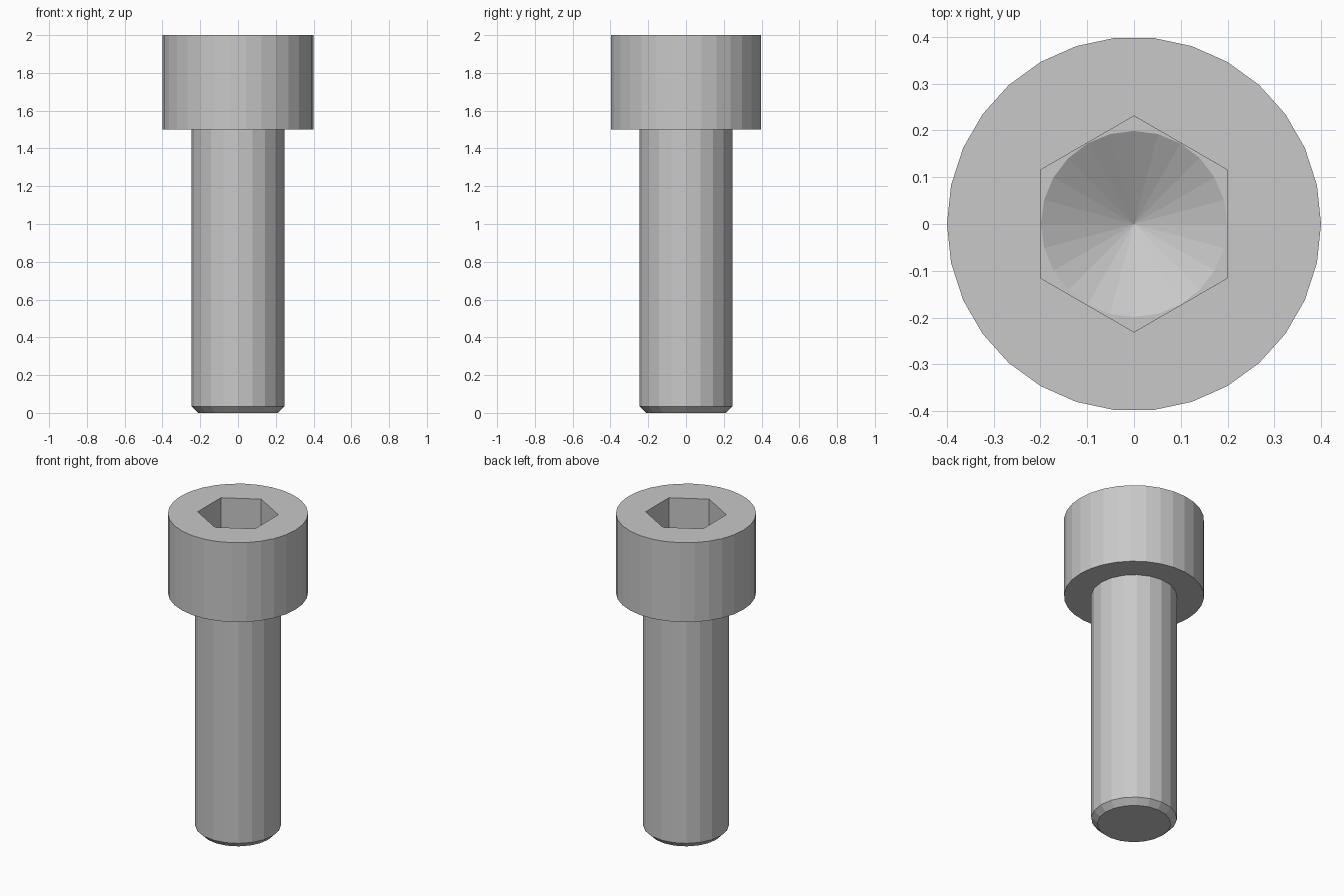
import bpy
import bmesh
import math

default_cube = bpy.data.objects.get("Cube")
if default_cube:
    bpy.data.objects.remove(default_cube, do_unlink=True)

# One grey metal for the whole bolt
STEEL = (0.58, 0.58, 0.58, 1.0)
steel = bpy.data.materials.new("grey steel")
steel.use_nodes = True
steel.diffuse_color = STEEL
steel.node_tree.nodes["Principled BSDF"].inputs["Base Color"].default_value = STEEL


def turned_solid(name, profile, sides, start=0.0):
    """Closed, faceted solid turned around z from (radius, height) pairs, bottom up."""
    bm = bmesh.new()
    rings = []
    for radius, z in profile:
        if radius == 0:
            rings.append([bm.verts.new((0, 0, z))] * sides)
            continue
        angles = [start + math.tau * i / sides for i in range(sides)]
        rings.append([bm.verts.new((radius * math.cos(a), radius * math.sin(a), z))
                      for a in angles])
    for low, high in zip(rings, rings[1:]):
        for i in range(sides):
            j = (i + 1) % sides
            corners = [low[i], low[j], high[j], high[i]]
            bm.faces.new(list(dict.fromkeys(corners)))
    if profile[0][0] > 0:
        bm.faces.new(rings[0][::-1])
    if profile[-1][0] > 0:
        bm.faces.new(rings[-1])
    bmesh.ops.recalc_face_normals(bm, faces=bm.faces[:])
    mesh = bpy.data.meshes.new(name)
    bm.to_mesh(mesh)
    bm.free()
    mesh.materials.append(steel)
    obj = bpy.data.objects.new(name, mesh)
    bpy.context.collection.objects.link(obj)
    return obj


def combine(target, other, operation):
    """Apply a boolean to the target and discard the helper solid."""
    mod = target.modifiers.new(operation.lower(), "BOOLEAN")
    mod.operation = operation
    mod.solver = "EXACT"
    mod.object = other
    bpy.context.view_layer.objects.active = target
    bpy.ops.object.modifier_apply(modifier=mod.name)
    bpy.data.objects.remove(other, do_unlink=True)


HEAD_TOP, HEAD_BASE, SOCKET_FLOOR = 2.0, 1.5, 1.75
HEX_FLAT = 0.2  # centre to flat of the hexagonal socket
DRILL = HEX_FLAT - 0.001

# Cylindrical head
bolt = turned_solid("socket_head_bolt", [(0.4, HEAD_BASE), (0.4, HEAD_TOP)], 30)

# Shank with chamfered tip, running slightly into the head
shank = turned_solid("shank", [(0.21, 0), (0.245, 0.035), (0.245, HEAD_BASE + 0.05)], 20)
combine(bolt, shank, "UNION")

# Hexagonal socket, corners towards front and back
hexagon = turned_solid(
    "hex_cutter",
    [(HEX_FLAT / math.cos(math.pi / 6), z) for z in (SOCKET_FLOOR, HEAD_TOP + 0.1)],
    6, math.pi / 6)
combine(bolt, hexagon, "DIFFERENCE")

# Conical drill point in the socket floor
tip = SOCKET_FLOOR - DRILL * math.tan(math.radians(30))
drill = turned_solid(
    "drill_cutter", [(0, tip), (DRILL, SOCKET_FLOOR), (DRILL, SOCKET_FLOOR + 0.1)], 24)
combine(bolt, drill, "DIFFERENCE")
